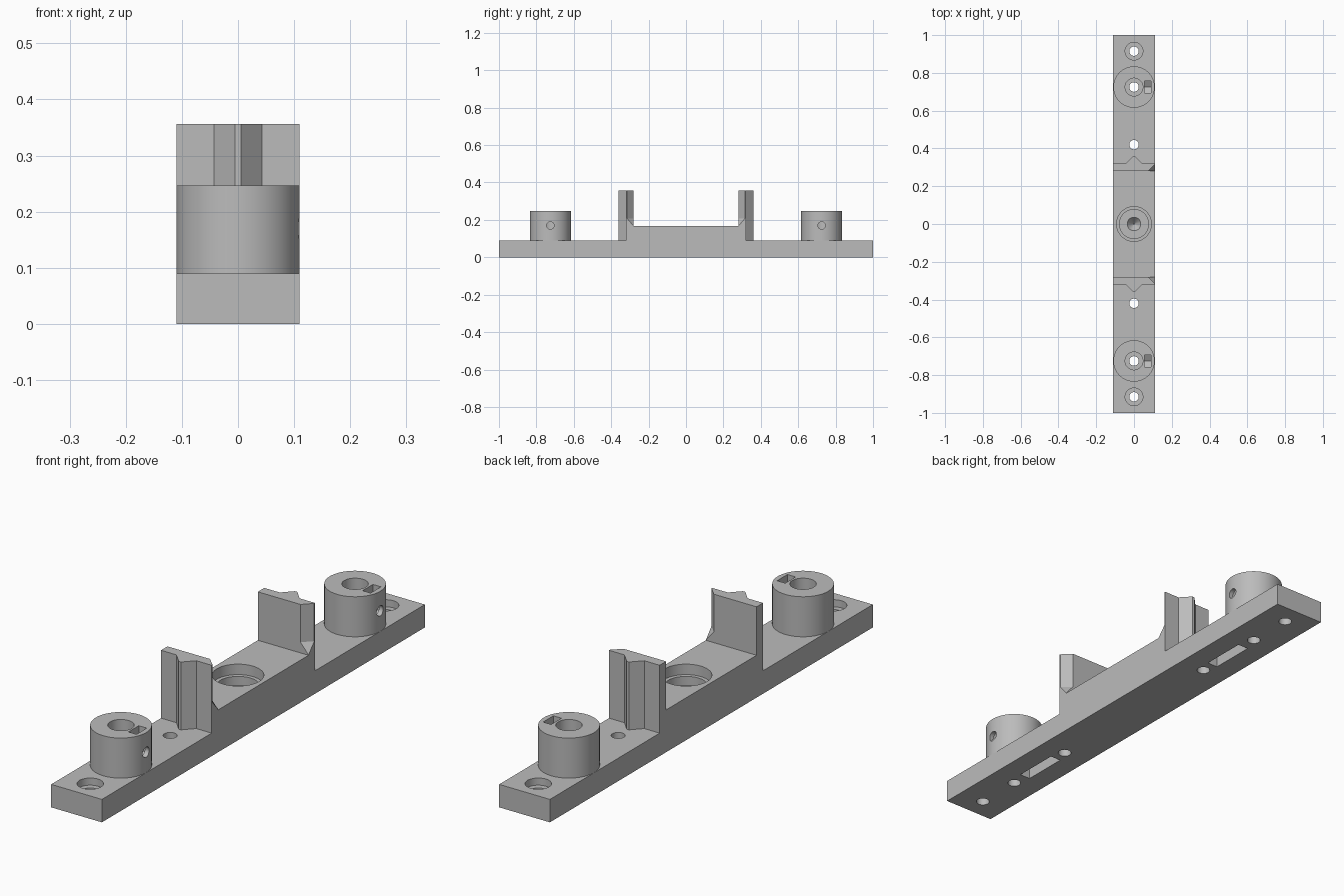
import bpy, bmesh, math
from mathutils import Matrix, Vector

if "Cube" in bpy.data.objects:
    bpy.data.objects.remove(bpy.data.objects["Cube"], do_unlink=True)

grey = bpy.data.materials.new("plain_grey")
grey.use_nodes = True
grey.diffuse_color = (0.5, 0.5, 0.5, 1)
grey.node_tree.nodes["Principled BSDF"].inputs["Base Color"].default_value = (0.5, 0.5, 0.5, 1)

W = 0.11          # half width of the bar
PLATE = 0.09      # plate thickness
BLOCK = 0.166     # top of the raised middle
TOP = 0.356       # top of the end walls
BOSS = 0.247      # top of the round bosses


def finish(name, bm):
    bmesh.ops.recalc_face_normals(bm, faces=bm.faces[:])
    me = bpy.data.meshes.new(name)
    bm.to_mesh(me)
    bm.free()
    me.materials.append(grey)
    ob = bpy.data.objects.new(name, me)
    bpy.context.collection.objects.link(ob)
    return ob


def hull(name, points):
    bm = bmesh.new()
    for p in points:
        bm.verts.new(p)
    bmesh.ops.convex_hull(bm, input=bm.verts[:])
    bmesh.ops.dissolve_limit(bm, angle_limit=0.01, verts=bm.verts[:], edges=bm.edges[:])
    return finish(name, bm)


def box(name, x0, x1, y0, y1, z0, z1):
    return hull(name, [(x, y, z) for x in (x0, x1) for y in (y0, y1) for z in (z0, z1)])


def round_part(name, y, z0, z1, r0, r1=None, sides=64):
    bm = bmesh.new()
    bmesh.ops.create_cone(bm, cap_ends=True, segments=sides, radius1=r0,
                          radius2=r0 if r1 is None else r1, depth=z1 - z0,
                          matrix=Matrix.Translation((0, y, (z0 + z1) / 2)))
    return finish(name, bm)


def combine(ob, tools, operation):
    for t in tools:
        t.hide_render = True
        m = ob.modifiers.new("cut", "BOOLEAN")
        m.object, m.operation, m.solver = t, operation, "EXACT"
    deps = bpy.context.evaluated_depsgraph_get()
    me = bpy.data.meshes.new_from_object(ob.evaluated_get(deps))
    ob.modifiers.clear()
    ob.data = me
    for t in tools:
        bpy.data.objects.remove(t, do_unlink=True)


# Body: plate, raised middle and two upright walls as one side profile
half = [(0.28, BLOCK), (0.28, TOP), (0.32, TOP), (0.32, PLATE), (1, PLATE), (1, 0)]
outline = half + [(-y, z) for y, z in reversed(half)]
bm = bmesh.new()
face = bm.faces.new([bm.verts.new((-W, y, z)) for y, z in outline])
side = bmesh.ops.extrude_face_region(bm, geom=[face])
bmesh.ops.translate(bm, vec=(2 * W, 0, 0),
                    verts=[g for g in side["geom"] if isinstance(g, bmesh.types.BMVert)])
body = finish("mounting_bar", bm)

# Vertical ribs on the outer faces of the walls
ribs = []
for s in (1, -1):
    plan = [(-0.043, 0.32), (-0.043, 0.3), (0.043, 0.3), (0.043, 0.32),
            (0.005, 0.36), (-0.005, 0.36)]
    ribs.append(hull("rib", [(x, s * y, z) for x, y in plan for z in (PLATE - 0.03, TOP)]))
combine(body, ribs, "UNION")

# Stepped central seat with a conical pit
cuts = [round_part("seat", 0, 0.125, 0.3, 0.092),
        round_part("seat_step", 0, 0.09, 0.2, 0.077),
        round_part("pit", 0, 0.05, 0.095, 0.002, 0.04)]

for s in (1, -1):
    # Screw holes, counterbores and underside slots
    cuts += [round_part("hole", s * y, -0.1, 0.15, 0.025) for y in (0.915, 0.725, 0.42)]
    cuts.append(round_part("counterbore", s * 0.915, PLATE - 0.028, 0.2, 0.047))
    cuts.append(round_part("bore", s * 0.725, 0.05, 0.2, 0.047))
    cuts.append(box("slot", -0.023, 0.023, s * 0.475, s * 0.66, -0.1, 0.045))
    # Corner cut on the inner edge of each wall, with a sloping foot
    a, b = Vector((0.035, 0.24)), Vector((0.155, 0.36))
    section = [(0, 0.208), (0.0175, BLOCK + 0.001), (0.06, BLOCK + 0.001), (0.06, 0.4), (0, 0.4)]
    cuts.append(hull("corner_cut", [(p.x + d, s * (p.y - d), z)
                                    for p in (a, b) for d, z in section]))
combine(body, cuts, "DIFFERENCE")

# Round bosses with bore, clamp screw hole and nut pocket
parts = [body]
for s, name in ((1, "back_boss"), (-1, "front_boss")):
    y = s * 0.725
    boss = round_part(name, y, PLATE, BOSS, W - 0.0005, sides=96)
    bore = round_part("bore", y, 0, 0.4, 0.047)
    nut = hull("nut_pocket", [(x, y + dy, z) for x in (0.055, 0.09)
                              for dy, z in ((-0.032, 0.4), (0.032, 0.4), (-0.032, 0.152),
                                            (0.032, 0.152), (0, 0.133))])
    screw = round_part("screw_hole", 0, 0.02, 0.2, 0.02, sides=32)
    screw.data.transform(Matrix.Translation((0, y, 0.17)) @ Matrix.Rotation(math.pi / 2, 4, "Y"))
    combine(boss, [bore, nut, screw], "DIFFERENCE")
    parts.append(boss)

# Smooth round walls, keep edges sharp
bpy.ops.object.select_all(action="DESELECT")
for ob in parts:
    ob.select_set(True)
bpy.context.view_layer.objects.active = body
bpy.ops.object.shade_smooth_by_angle(angle=math.radians(25))
